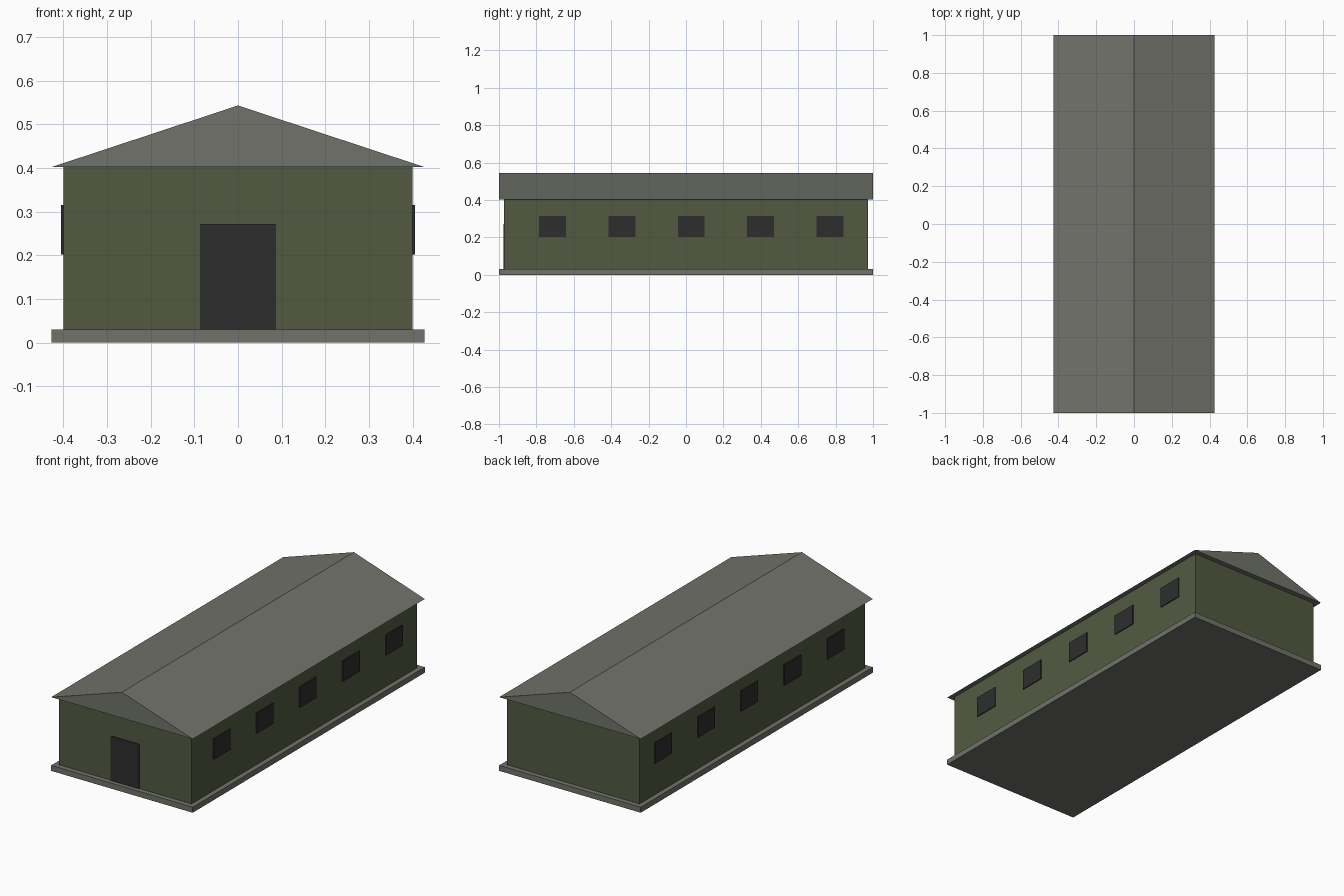
import bpy
import bmesh

cube = bpy.data.objects.get("Cube")
if cube:
    bpy.data.objects.remove(cube, do_unlink=True)


def material(name, rgb):
    mat = bpy.data.materials.new(name)
    mat.use_nodes = True
    color = (*rgb, 1.0)
    mat.diffuse_color = color
    mat.node_tree.nodes["Principled BSDF"].inputs["Base Color"].default_value = color
    return mat


grey = material("weathered grey", (0.162, 0.171, 0.144))
green = material("olive green", (0.084, 0.102, 0.051))
dark = material("dark charcoal", (0.027, 0.027, 0.027))


def finish(bm, name, mat):
    bmesh.ops.recalc_face_normals(bm, faces=bm.faces)
    mesh = bpy.data.meshes.new(name)
    bm.to_mesh(mesh)
    bm.free()
    mesh.materials.append(mat)
    obj = bpy.data.objects.new(name, mesh)
    bpy.context.collection.objects.link(obj)
    return obj


def box(name, low, high, mat):
    bm = bmesh.new()
    bmesh.ops.create_cube(bm, size=1)
    for v in bm.verts:
        v.co = [lo + (c + 0.5) * (hi - lo) for c, lo, hi in zip(v.co, low, high)]
    return finish(bm, name, mat)


def prism(name, profile, y0, y1, mat):
    """Extrude an x-z profile along y."""
    bm = bmesh.new()
    face = bm.faces.new([bm.verts.new((x, y0, z)) for x, z in profile])
    new = bmesh.ops.extrude_face_region(bm, geom=[face])["geom"]
    verts = [g for g in new if isinstance(g, bmesh.types.BMVert)]
    bmesh.ops.translate(bm, verts=verts, vec=(0, y1 - y0, 0))
    return finish(bm, name, mat)


HALF_X, HALF_Y = 0.4, 0.972
EAVE_X, BASE_Z, WALL_Z, RIDGE_Z = 0.427, 0.03, 0.402, 0.543

# Slab, walls and gabled roof
box("foundation", (-EAVE_X, -1, 0), (EAVE_X, 1, BASE_Z), grey)
box("walls", (-HALF_X, -HALF_Y, BASE_Z), (HALF_X, HALF_Y, WALL_Z), green)
prism("roof", [(-EAVE_X, WALL_Z), (EAVE_X, WALL_Z), (0, RIDGE_Z)], -1, 1, grey)

# Front door panel
box("door", (-0.086, -HALF_Y - 0.005, BASE_Z), (0.086, -HALF_Y + 0.002, 0.272), dark)

# Five windows along each long wall
for side, sign in (("left", 1), ("right", -1)):
    inner, outer = sign * (HALF_X - 0.002), sign * (HALF_X + 0.005)
    for i in range(5):
        y = 0.028 + (i - 2) * 0.371
        box(f"{side}_window_{i + 1}",
            (min(inner, outer), y - 0.072, 0.202),
            (max(inner, outer), y + 0.072, 0.315), dark)
